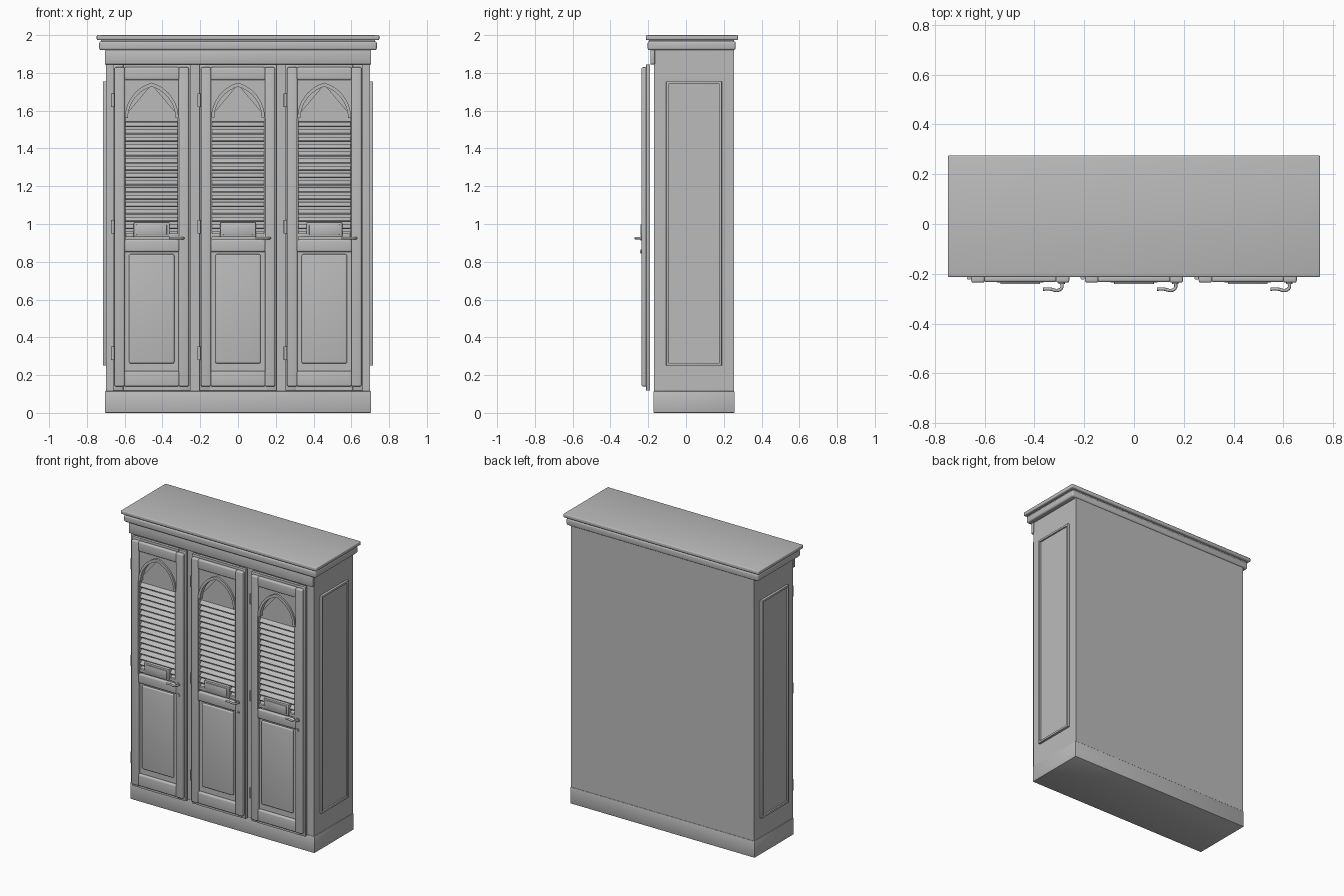
import bpy, bmesh, math
from mathutils import Matrix, Vector

if "Cube" in bpy.data.objects:
    bpy.data.objects.remove(bpy.data.objects["Cube"])

grey = bpy.data.materials.new("grey paint")
grey.diffuse_color = (0.5, 0.5, 0.5, 1)
grey.use_nodes = True
grey.node_tree.nodes["Principled BSDF"].inputs["Base Color"].default_value = grey.diffuse_color


def finish(name, bm):
    bmesh.ops.recalc_face_normals(bm, faces=bm.faces)
    me = bpy.data.meshes.new(name)
    bm.to_mesh(me)
    bm.free()
    me.shade_smooth()
    me.set_sharp_from_angle(angle=math.radians(35))
    me.materials.append(grey)
    ob = bpy.data.objects.new(name, me)
    bpy.context.collection.objects.link(ob)
    return ob


def box(name, x0, x1, y0, y1, z0, z1, bevel=0.0, seg=3, tilt=0.0):
    """Box between limits, with rounded edges and an optional tilt about x."""
    bm = bmesh.new()
    bmesh.ops.create_cube(bm, size=1)
    bmesh.ops.scale(bm, vec=(x1 - x0, y1 - y0, z1 - z0), verts=bm.verts)
    if bevel:
        bmesh.ops.bevel(bm, geom=bm.edges[:], offset=bevel, segments=seg,
                        profile=0.5, affect='EDGES')
    bmesh.ops.rotate(bm, matrix=Matrix.Rotation(tilt, 3, 'X'), verts=bm.verts)
    bmesh.ops.translate(bm, vec=((x0 + x1) / 2, (y0 + y1) / 2, (z0 + z1) / 2), verts=bm.verts)
    return finish(name, bm)


def plate(name, pts, y0, y1):
    """Extrude an x-z outline from y0 to y1."""
    bm = bmesh.new()
    f = bm.faces.new([bm.verts.new((x, y0, z)) for x, z in pts])
    r = bmesh.ops.extrude_face_region(bm, geom=[f])
    vs = [v for v in r['geom'] if isinstance(v, bmesh.types.BMVert)]
    bmesh.ops.translate(bm, vec=(0, y1 - y0, 0), verts=vs)
    return finish(name, bm)


def rod(name, p, r, length, axis):
    """Cylinder centred on p."""
    bm = bmesh.new()
    bmesh.ops.create_cone(bm, cap_ends=True, segments=16, radius1=r, radius2=r, depth=length)
    rot = Vector((0, 0, 1)).rotation_difference(Vector(axis)).to_matrix()
    bmesh.ops.rotate(bm, matrix=rot, verts=bm.verts)
    bmesh.ops.translate(bm, vec=p, verts=bm.verts)
    return finish(name, bm)


def arch(cx, half, spring, apex, n=10):
    """Pointed arch outline, left spring to right spring."""
    h = apex - spring
    c = (h * h - half * half) / (2 * half)
    rad, top = half + c, math.atan2(h, c)
    right = [(rad * math.cos(top * i / n) - c, rad * math.sin(top * i / n) + spring)
             for i in range(n + 1)]
    left = [(-x, z) for x, z in right[:-1]]
    return [(cx + x, z) for x, z in left + right[::-1]]


# carcass, plinth and cornice
box("carcass", -.70, .70, -.17, .255, .115, 1.925)
box("plinth", -.705, .705, -.172, .257, 0, .115, .004, 2)
box("frieze", -.705, .705, -.188, -.165, 1.845, 1.925, .003, 2)
box("lower_cornice", -.735, .735, -.203, .263, 1.92, 1.968, .012, 4)
box("cornice_neck", -.725, .725, -.195, .255, 1.96, 1.98)
box("cornice_top", -.748, .748, -.213, .275, 1.974, 2.0, .006, 3)

# side panels with a border moulding
for s, side in ((-1, "left"), (1, "right")):
    def slab(name, a, b, *rest):
        box(side + name, min(s * a, s * b), max(s * a, s * b), *rest)
    slab("_side_panel", .695, .706, -.09, .175, .265, 1.74)
    for y in (-.105, .175):
        slab("_side_moulding_upright", .695, .716, y, y + .015, .25, 1.755, .003, 2)
    for z in (.25, 1.74):
        slab("_side_moulding_rail", .695, .716, -.105, .19, z, z + .015, .003, 2)

for cx in (-.457, 0, .457):
    # door surround
    for s in (-1, 1):
        a, b = sorted((cx + s * .206, cx + s * .15))
        box("surround_upright", a, b, -.211, -.19, .118, 1.845, .003, 2)
    for z0, z1 in ((.118, .2), (1.77, 1.845)):
        box("surround_rail", cx - .15, cx + .15, -.211, -.19, z0, z1)

    # door stiles and rails, softly rounded
    for s in (-1, 1):
        a, b = sorted((cx + s * .197, cx + s * .143))
        box("door_stile", a, b, -.236, -.205, .14, 1.83, .009, 4)
    for z0, z1 in ((.14, .222), (.852, .918), (1.762, 1.83)):
        box("door_rail", cx - .146, cx + .146, -.234, -.206, z0, z1, .01, 4)

    # lower raised panel
    box("panel_back", cx - .146, cx + .146, -.214, -.195, .2, .87)
    box("raised_panel", cx - .12, cx + .12, -.229, -.21, .262, .84, .009, 4)

    # pointed arch: spandrel, trim ring and gable plate
    outer = arch(cx, .142, 1.56, 1.748)
    inner = arch(cx, .126, 1.56, 1.727)
    plate("spandrel", [(cx - .146, 1.56)] + outer + [(cx + .146, 1.56), (cx + .146, 1.775),
          (cx, 1.775), (cx - .146, 1.775)], -.222, -.195)
    plate("arch_trim", outer + inner[::-1], -.234, -.2)
    plate("gable_plate", [(cx - .14, 1.542), (cx + .14, 1.542), (cx + .14, 1.575),
          (cx, 1.74), (cx - .14, 1.575)], -.207, -.195)
    for s in (-1, 1):
        a, b = sorted((cx + s * .146, cx + s * .138))
        box("louvre_stop", a, b, -.232, -.195, .91, 1.56)

    # louvre slats
    for i in range(16):
        z = .948 + i * .0385
        box("louvre_slat", cx - .14, cx + .14, -.225, -.193, z - .005, z + .005,
            .002, 2, math.radians(40))

    # small framed plate below the louvres
    box("plate_backing", cx - .095, cx + .095, -.236, -.2, .93, 1.01, .004, 2)
    box("plate_face", cx - .08, cx + .08, -.242, -.23, .942, .998, .003, 2)
    for s in (-1, 1):
        a, b = sorted((cx + s * .09, cx + s * .138))
        box("plate_bracket", a, b, -.23, -.2, .93, .95, .003, 2)

    # hinges
    for z in (.315, .985, 1.655):
        rod("hinge", (cx - .206, -.215, z), .009, .072, (0, 0, 1))

    # lever handle and keyhole
    hx = cx + .166
    rod("handle_rose", (hx, -.238, .925), .013, .008, (0, 1, 0))
    cu = bpy.data.curves.new("lever_handle", 'CURVE')
    cu.dimensions, cu.bevel_depth, cu.bevel_resolution = '3D', .0065, 2
    cu.use_fill_caps = True
    sp = cu.splines.new('BEZIER')
    path = [(0, -.235), (.001, -.255), (-.012, -.266), (-.05, -.261), (-.074, -.262)]
    sp.bezier_points.add(len(path) - 1)
    for bp, (x, y) in zip(sp.bezier_points, path):
        bp.co = (hx + x, y, .925)
        bp.handle_left_type = bp.handle_right_type = 'AUTO'
    cu.materials.append(grey)
    bpy.context.collection.objects.link(bpy.data.objects.new("lever_handle", cu))
    rod("keyhole_cover", (hx, -.237, .855), .011, .008, (0, 1, 0))
    rod("keyhole_pin", (hx, -.24, .855), .005, .008, (0, 1, 0))
